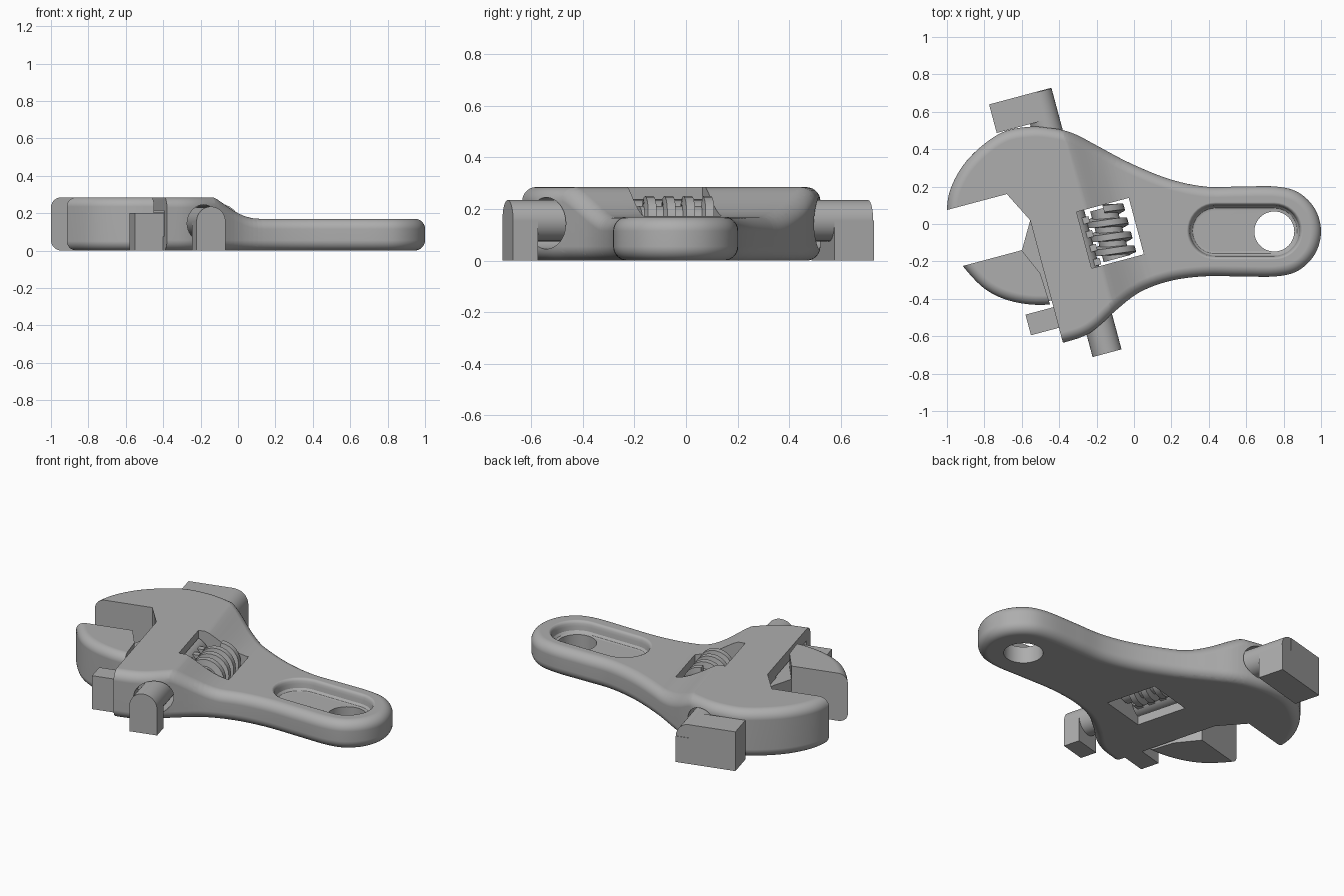
import bpy, bmesh
from math import sin, cos, pi, radians
from mathutils import Vector, Matrix

if "Cube" in bpy.data.objects:
    bpy.data.objects.remove(bpy.data.objects["Cube"], do_unlink=True)

TILT = Matrix.Rotation(radians(15), 4, 'Z')   # jaw mechanism is turned 15 degrees
FLAT = Matrix.Identity(4)
HEAD, HANDLE, MID = 0.285, 0.17, 0.14

steel = bpy.data.materials.new("grey_steel")
steel.use_nodes = True
GREY = (0.42, 0.42, 0.42, 1)
steel.diffuse_color = GREY
steel.node_tree.nodes["Principled BSDF"].inputs["Base Color"].default_value = GREY


def finish(name, bm, matrix=FLAT):
    bmesh.ops.recalc_face_normals(bm, faces=bm.faces)
    mesh = bpy.data.meshes.new(name)
    bm.to_mesh(mesh)
    bm.free()
    mesh.transform(matrix)
    mesh.materials.append(steel)
    obj = bpy.data.objects.new(name, mesh)
    bpy.context.collection.objects.link(obj)
    return obj


def loft(rings):
    """Closed solid through rings of equal length."""
    bm = bmesh.new()
    rows = [[bm.verts.new(p) for p in ring] for ring in rings]
    n = len(rows[0])
    for a, b in zip(rows, rows[1:]):
        for i in range(n):
            bm.faces.new((a[i], a[(i + 1) % n], b[(i + 1) % n], b[i]))
    bm.faces.new(rows[0][::-1])
    bm.faces.new(rows[-1])
    return bm


def prism(name, pts, z0, z1, matrix=TILT):
    return finish(name, loft([[(x, y, z) for x, y in pts] for z in (z0, z1)]), matrix)


def box(name, u0, u1, v0, v1, z0, z1):
    return prism(name, [(u0, v0), (u1, v0), (u1, v1), (u0, v1)], z0, z1)


def rod(name, u, z, r, v0, v1):
    ring = [(u + r * cos(i * pi / 24), z + r * sin(i * pi / 24)) for i in range(48)]
    return finish(name, loft([[(a, v, b) for a, b in ring] for v in (v0, v1)]), TILT)


def spline(points, steps=6):
    """Closed smooth curve through the points."""
    p = [Vector(q) for q in points]
    n, out = len(p), []
    for i in range(n):
        a, b, c, d = p[i - 1], p[i], p[(i + 1) % n], p[(i + 2) % n]
        for k in range(steps):
            t = k / steps
            out.append(b + (c - a) * t / 2 + (2 * a - 5 * b + 4 * c - d) * t * t / 2
                       + (3 * b - a - 3 * c + d) * t ** 3 / 2)
    return out


def rounded_slab(outline, r, height, seg=7):
    """Counter-clockwise outline raised with rounded top and bottom rims."""
    n = len(outline)
    inward = []
    for i in range(n):
        t = (outline[(i + 1) % n] - outline[i - 1]).normalized()
        inward.append(Vector((-t.y, t.x)))
    arc = [(r * (1 - sin(k * pi / 2 / seg)), r * (1 - cos(k * pi / 2 / seg))) for k in range(seg + 1)]
    levels = arc + [(d, height - z) for d, z in reversed(arc)]
    return loft([[(*(p + m * d), z) for p, m in zip(outline, inward)] for d, z in levels])


def boolean(target, tool, operation='DIFFERENCE'):
    mod = target.modifiers.new("cut", 'BOOLEAN')
    mod.operation, mod.object, mod.solver = operation, tool, 'EXACT'
    bpy.context.view_layer.objects.active = target
    bpy.ops.object.modifier_apply(modifier=mod.name)
    bpy.data.objects.remove(tool, do_unlink=True)


# Wrench body: full outline, head thick, handle thin
end = [(0.76 + 0.24 * cos(a), -0.04 + 0.24 * sin(a)) for a in (radians(d) for d in range(-90, 91, 30))]
body_outline = spline(
    [(-0.55, -0.68), (-0.38, -0.635), (-0.27, -0.6), (-0.19, -0.55), (-0.1, -0.465), (0.03, -0.365),
     (0.19, -0.305), (0.37, -0.28), (0.56, -0.28)] + end +
    [(0.56, 0.2), (0.38, 0.2), (0.19, 0.24), (-0.02, 0.325), (-0.2, 0.42), (-0.315, 0.48), (-0.42, 0.51),
     (-0.555, 0.52), (-0.715, 0.485), (-0.875, 0.36), (-0.97, 0.215), (-1.0, 0.075), (-0.98, -0.1),
     (-0.9, -0.4), (-0.75, -0.6)])
bm = rounded_slab(body_outline, 0.055, HEAD)
across = TILT.to_3x3() @ Vector((1, 0, 0))
U0, U1, STEPS = -0.24, 0.04, 12
for k in range(STEPS + 1):
    u = U0 + (U1 - U0) * k / STEPS
    bmesh.ops.bisect_plane(bm, geom=bm.verts[:] + bm.edges[:] + bm.faces[:],
                           plane_co=across * u, plane_no=across)
for v in bm.verts:
    if v.co.z > MID:
        t = min(max((v.co.dot(across) - U0) / (U1 - U0), 0), 1) ** 0.7
        v.co.z -= (HEAD - HANDLE) * t * t * (3 - 2 * t)
body = finish("wrench_body", bm)

# Jaw opening, worm window, slide bore and web slot
boolean(body, prism("jaw_cut", [(-1.3, -0.005), (-0.68, 0.16), (-0.555, 0.02), (-0.38, -0.635),
                                (-0.3, -0.93), (-1.3, -0.93)], -0.1, 0.5, FLAT))
boolean(body, box("window_cut", -0.28, 0.009, -0.17, 0.142, -0.1, 0.5))
boolean(body, rod("bore_cut", -0.318, 0.145, 0.1, -1, 1))
boolean(body, box("slot_cut", -0.6, -0.318, -0.45, 0.03, 0.075, 0.215))

# Handle dish with softened rim, and hanging hole


def stadium(r, z):
    half = [radians(-90 + 10 * i) for i in range(19)]
    return ([(0.75 + r * cos(a), -0.037 + r * sin(a), z) for a in half]
            + [(0.435 - r * cos(a), -0.037 - r * sin(a), z) for a in half])


dish = [(0.108, 0.1), (0.122, 0.104), (0.132, 0.116), (0.135, 0.14), (0.138, 0.155), (0.144, 0.165),
        (0.154, 0.1705), (0.154, 0.3)]
boolean(body, finish("dish_cut", loft([stadium(r, z) for r, z in dish])))
hole = [(0.75 + 0.107 * cos(i * pi / 24), -0.04 + 0.107 * sin(i * pi / 24)) for i in range(48)]
boolean(body, prism("hole_cut", hole, -0.1, 0.5, FLAT))

# Movable jaw: rounded belly, flat gripping faces
jaw_outline = spline([(-0.38, -0.4), (-0.3, -0.2), (-0.4, 0.1), (-0.8, 0.15), (-1.0, 0.02), (-0.975, -0.13),
                      (-0.915, -0.225), (-0.8, -0.345), (-0.665, -0.41), (-0.5, -0.432)][::-1])
jaw_outline = jaw_outline if sum(a.cross(b) for a, b in zip(jaw_outline, jaw_outline[1:])) > 0 \
    else jaw_outline[::-1]
jaw = finish("movable_jaw", rounded_slab(jaw_outline, 0.05, HEAD))
boolean(jaw, prism("jaw_trim", [(-1.2, 0.02), (-1.2, -0.7), (-0.545, -0.7), (-0.545, -0.294),
                                (-0.552, -0.126), (-0.616, 0.02)], -0.1, 0.5), 'INTERSECT')
web = prism("jaw_web", [(-0.616, 0.018), (-0.552, -0.126), (-0.56, -0.28), (-0.33, -0.28),
                        (-0.33, 0.02), (-0.531, 0.02), (-0.531, 0.163)], 0.085, 0.205)

# Slide rod with rack teeth facing the worm
slide = rod("slide_rod", -0.318, 0.155, 0.08, -0.63, 0.815)
PITCH = 0.077
teeth = [box("rack_tooth", -0.3, -0.225, v - 0.018, v + 0.018, 0.09, 0.21)
         for v in (-0.145 + PITCH * k for k in range(4))]

# Support blocks under the rod ends and the slot
lower_block = box("lower_support", -0.398, -0.238, -0.63, -0.53, 0, 0.155)
upper_block = box("upper_support", -0.398, -0.238, 0.66, 0.818, 0, 0.155)
side_block = box("upper_side_support", -0.583, -0.398, 0.66, 0.818, 0, 0.235)
bridge = box("upper_corner_fill", -0.398, -0.318, 0.66, 0.818, 0.155, 0.235)
slot_block = box("slot_support", -0.686, -0.5, -0.432, -0.318, 0, 0.2)

# Adjusting worm: core plus helical thread
WU, WR = -0.137, 0.11
core = rod("worm_core", WU, MID, 0.072, -0.155, 0.125)
rings = []
for i in range(int(24 * 3.25) + 1):
    a = i * pi / 12
    v = -0.13 + PITCH * i / 24
    rings.append([(WU + r * cos(a), v + w, MID + r * sin(a))
                  for r, w in ((0.06, -0.025), (WR, -0.017), (WR, 0.017), (0.06, 0.025))])
thread = finish("worm_thread", loft(rings), TILT)

# Smooth curves, keep edges crisp
parts = [body, jaw, web, slide, *teeth, lower_block, upper_block, side_block, bridge, slot_block, core, thread]
bpy.ops.object.select_all(action='DESELECT')
for obj in parts:
    obj.select_set(True)
bpy.context.view_layer.objects.active = body
bpy.ops.object.shade_smooth_by_angle(angle=radians(32))
for obj in (body, jaw):
    weighted = obj.modifiers.new("weighted_normals", 'WEIGHTED_NORMAL')
    weighted.keep_sharp = True
